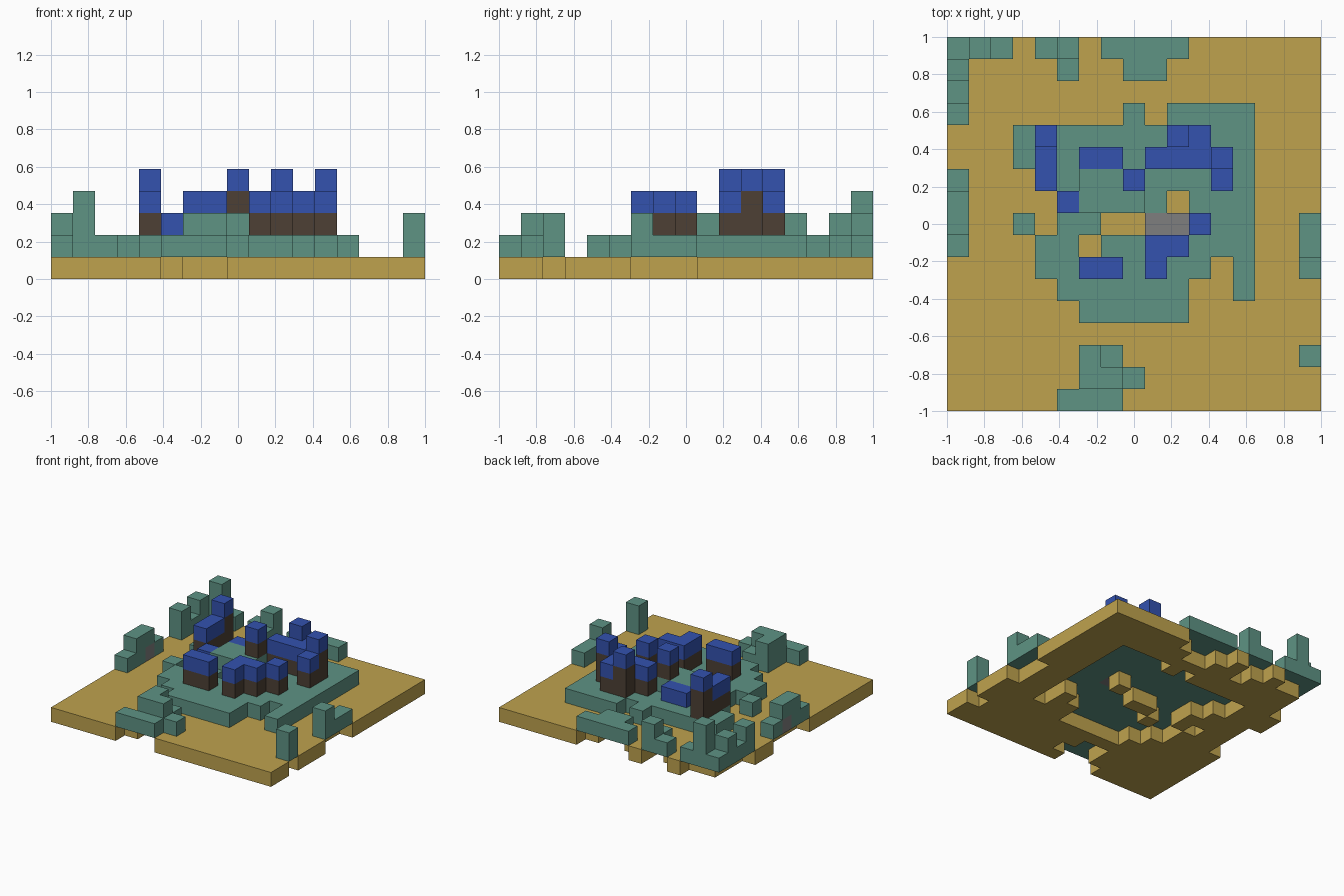
import bpy
import bmesh
import math
from mathutils import Vector

cube = bpy.data.objects.get("Cube")
if cube:
    bpy.data.objects.remove(cube, do_unlink=True)

# Plan of the island, back row first; each letter is one column of blocks
PLAN = [
    "gtg.gh.gggg......",
    "h....g..gg.......",
    "g................",
    "h.......g.gggg...",
    "...gbgggggbagg...",
    "...gagccgaaabg...",
    "g...aghhdgggag...",
    "f....chhhg.ggg...",
    "h..g.gg..ssagg..g",
    "g...gg.ggaaggg..g",
    "....ggaagagg.g..h",
    ".....gggggg..g...",
    "......ggggg......",
    ".................",
    "......hg........h",
    "......hhg........",
    ".....ggg.........",
]

# Columns from the bottom up: Y sand, G green, W wall, R roof, S stone, - empty
STACKS = {
    ".": "Y", "g": "-G", "h": "-GG", "t": "-GGG",
    "a": "-GWR", "b": "-GWWR", "c": "-GR", "d": "-GGWR",
    "s": "-S", "f": "-SG",
}

PARTS = {
    "Y": ("sand_slab", "sand", (0.52, 0.365, 0.076)),
    "G": ("green_terrain", "muted green", (0.112, 0.292, 0.231)),
    "W": ("building_walls", "dark brown", (0.074, 0.051, 0.035)),
    "R": ("building_roofs", "blue", (0.033, 0.084, 0.429)),
    "S": ("stone_paving", "grey", (0.21, 0.21, 0.21)),
}

COUNT = len(PLAN)
CELL = 2 / COUNT

# Filled cells
cells = {}
for row, line in enumerate(PLAN):
    for col, letter in enumerate(line):
        for level, kind in enumerate(STACKS[letter]):
            if kind != "-":
                cells[col, COUNT - 1 - row, level] = kind


def add_outer_faces(bm, cell):
    """Add the sides of one block that no other block touches."""
    centre = Vector(cell) + Vector((0.5, 0.5, 0.5))
    for axis in range(3):
        for sign in (-1, 1):
            n = Vector((0, 0, 0))
            n[axis] = sign
            if tuple(int(c + d) for c, d in zip(cell, n)) in cells:
                continue
            u = Vector((0, 0, 0))
            u[(axis + 1) % 3] = 0.5
            v = n.cross(u)
            mid = centre + n / 2
            corners = [mid - u - v, mid + u - v, mid + u + v, mid - u + v]
            bm.faces.new([bm.verts.new(p * CELL - Vector((1, 1, 0))) for p in corners])


def build_part(kind, name, colour_name, colour):
    bm = bmesh.new()
    for cell, cell_kind in cells.items():
        if cell_kind == kind:
            add_outer_faces(bm, cell)
    # Join the block sides into large flat faces
    bmesh.ops.remove_doubles(bm, verts=bm.verts, dist=CELL / 100)
    bmesh.ops.dissolve_limit(bm, angle_limit=math.radians(1),
                             verts=bm.verts, edges=bm.edges)
    mesh = bpy.data.meshes.new(name)
    bm.to_mesh(mesh)
    bm.free()

    mat = bpy.data.materials.new(colour_name)
    mat.use_nodes = True
    mat.diffuse_color = (*colour, 1)
    shader = mat.node_tree.nodes["Principled BSDF"]
    shader.inputs["Base Color"].default_value = (*colour, 1)
    mesh.materials.append(mat)
    bpy.context.collection.objects.link(bpy.data.objects.new(name, mesh))


for kind, (name, colour_name, colour) in PARTS.items():
    build_part(kind, name, colour_name, colour)
